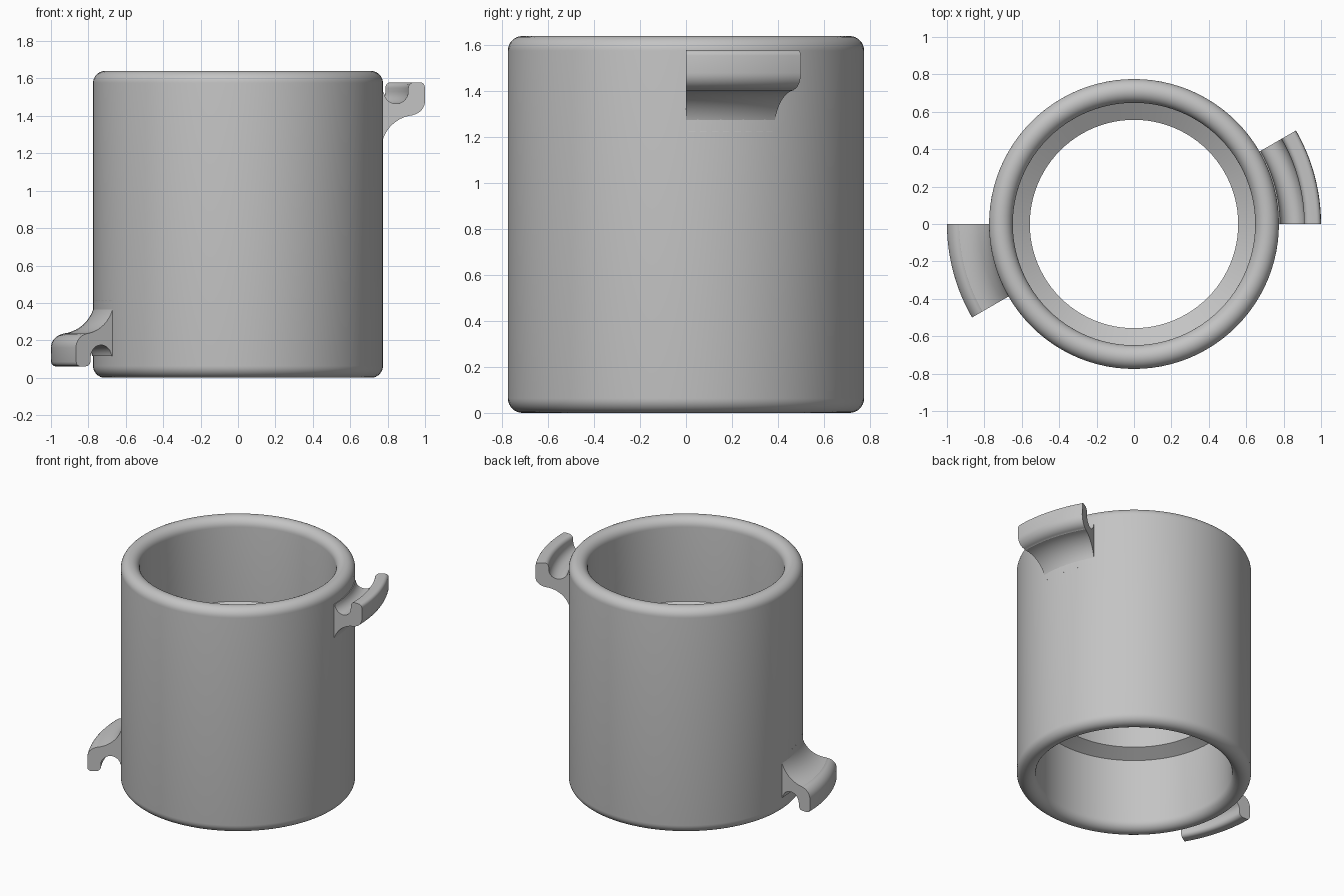
import bpy, bmesh, math

cube = bpy.data.objects.get("Cube")
if cube:
    bpy.data.objects.remove(cube, do_unlink=True)

HEIGHT = 1.64
OUTER, INNER, BORE = 0.775, 0.648, 0.557

# Single flat colour
grey = bpy.data.materials.new("light grey")
grey.use_nodes = True
colour = (0.55, 0.55, 0.55, 1)
grey.diffuse_color = colour
grey.node_tree.nodes["Principled BSDF"].inputs["Base Color"].default_value = colour


def arc(cx, cz, r, start, end, steps):
    """Points (radius, z) along a circular arc, angles in degrees."""
    angles = [math.radians(start + (end - start) * i / steps) for i in range(steps + 1)]
    return [(cx + r * math.cos(a), cz + r * math.sin(a)) for a in angles]


def sweep(name, profile, start, span, steps):
    """Turn a closed (radius, z) profile about the z axis; cap partial turns."""
    full = span >= 360
    bm = bmesh.new()
    rings = []
    for i in range(steps if full else steps + 1):
        a = math.radians(start + span * i / steps)
        rings.append([bm.verts.new((r * math.cos(a), r * math.sin(a), z)) for r, z in profile])
    n = len(profile)
    for i in range(steps):
        a, b = rings[i], rings[(i + 1) % len(rings)]
        for j in range(n):
            k = (j + 1) % n
            bm.faces.new((a[j], b[j], b[k], a[k]))
    if not full:
        bm.faces.new(rings[0])
        bm.faces.new(rings[-1][::-1])
    bmesh.ops.recalc_face_normals(bm, faces=bm.faces[:])
    mesh = bpy.data.meshes.new(name)
    bm.to_mesh(mesh)
    bm.free()
    mesh.materials.append(grey)
    obj = bpy.data.objects.new(name, mesh)
    bpy.context.collection.objects.link(obj)
    bpy.ops.object.select_all(action="DESELECT")
    obj.select_set(True)
    bpy.context.view_layer.objects.active = obj
    bpy.ops.object.shade_smooth_by_angle(angle=math.radians(24))
    return obj


# Tube with rounded rims and a sloped-edged collar inside
rim = (OUTER - INNER) / 2
mid = (OUTER + INNER) / 2
tube = arc(mid, HEIGHT - rim, rim, 0, 180, 16)
tube += [(INNER, 1.035), (BORE, 0.98), (BORE, 0.57), (INNER, 0.52)]
tube += arc(mid, rim, rim, 180, 360, 16)
sweep("tube_body", tube, 0, 360, 96)

# Hook section: gusset underside, rounded lip, gutter back to the wall
hook = [(0.74, 1.225), (0.775, 1.225)]
hook += arc(0.955, 1.215, 0.19, 168, 96, 10)
hook += arc(0.925, 1.48, 0.075, -80, 0, 8)
hook += arc(0.975, 1.555, 0.024, 0, 90, 4)
hook += arc(0.94, 1.549, 0.03, 90, 180, 5)
hook += arc(0.845, 1.53, 0.065, 0, -175, 12)
hook += [(0.74, 1.525)]

# Upper hook, and its inverted twin on the opposite side
sweep("upper_hook", hook, 0, 30, 12)
sweep("lower_hook", [(r, HEIGHT - z) for r, z in hook], 180, 30, 12)
